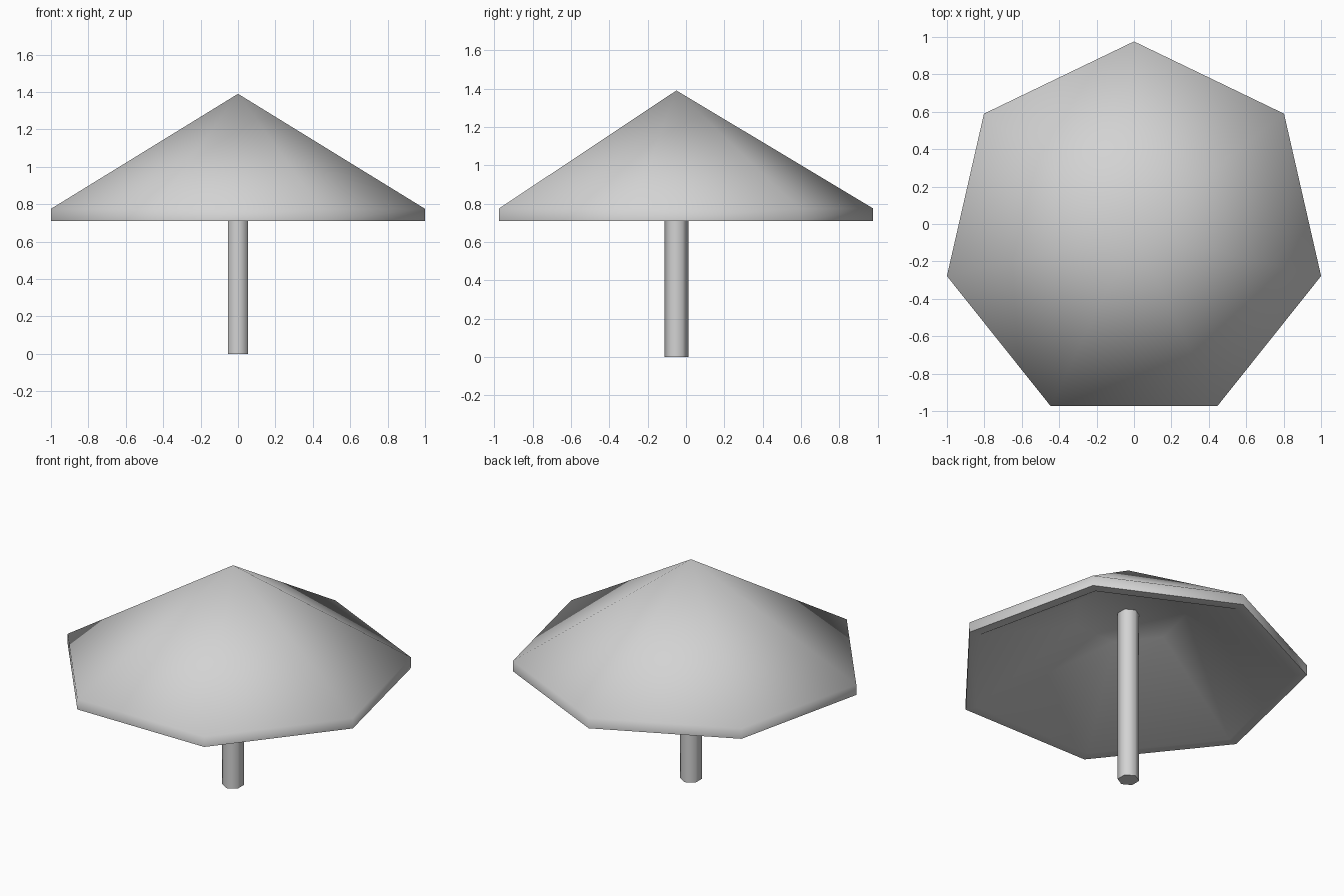
import bpy
import bmesh
import math

if "Cube" in bpy.data.objects:
    bpy.data.objects.remove(bpy.data.objects["Cube"], do_unlink=True)

CENTRE_Y = -0.05

grey = bpy.data.materials.new("light_grey")
grey.use_nodes = True
colour = (0.65, 0.65, 0.65, 1)
grey.diffuse_color = colour
grey.node_tree.nodes["Principled BSDF"].inputs["Base Color"].default_value = colour


def turned_part(name, profile, sides, angle):
    """Sweep a closed (radius, z) profile around the centre; radius 0 makes a point."""
    bm = bmesh.new()
    rings = []
    for r, z in profile:
        count = sides if r > 0 else 1
        ring = []
        for i in range(count):
            a = math.pi / 2 + math.tau * i / sides
            ring.append(bm.verts.new((r * math.cos(a), r * math.sin(a), z)))
        rings.append(ring)
    for low, high in zip(rings, rings[1:]):
        for i in range(sides):
            j = (i + 1) % sides
            if len(high) == 1:
                bm.faces.new((low[i], low[j], high[0]))
            else:
                bm.faces.new((low[i], low[j], high[j], high[i]))
    # Flat caps close any open end
    for ring in (rings[0], rings[-1]):
        if len(ring) > 1:
            bm.faces.new(ring)
    bmesh.ops.recalc_face_normals(bm, faces=bm.faces)
    mesh = bpy.data.meshes.new(name)
    bm.to_mesh(mesh)
    bm.free()
    mesh.materials.append(grey)
    obj = bpy.data.objects.new(name, mesh)
    obj.location.y = CENTRE_Y
    bpy.context.collection.objects.link(obj)
    bpy.ops.object.select_all(action='DESELECT')
    obj.select_set(True)
    bpy.context.view_layer.objects.active = obj
    bpy.ops.object.shade_smooth_by_angle(angle=math.radians(angle))
    return obj


# Hollow seven-sided canopy: flat ceiling, inner slope, lip, rim and outer cone
turned_part("canopy", [(0.33, 1.1), (0.96, 0.71), (1.026, 0.71),
                       (1.026, 0.775), (0, 1.39)], 7, 65)

# Six-sided pole running up into the ceiling
turned_part("pole", [(0.063, 0), (0.063, 1.11)], 6, 65)
